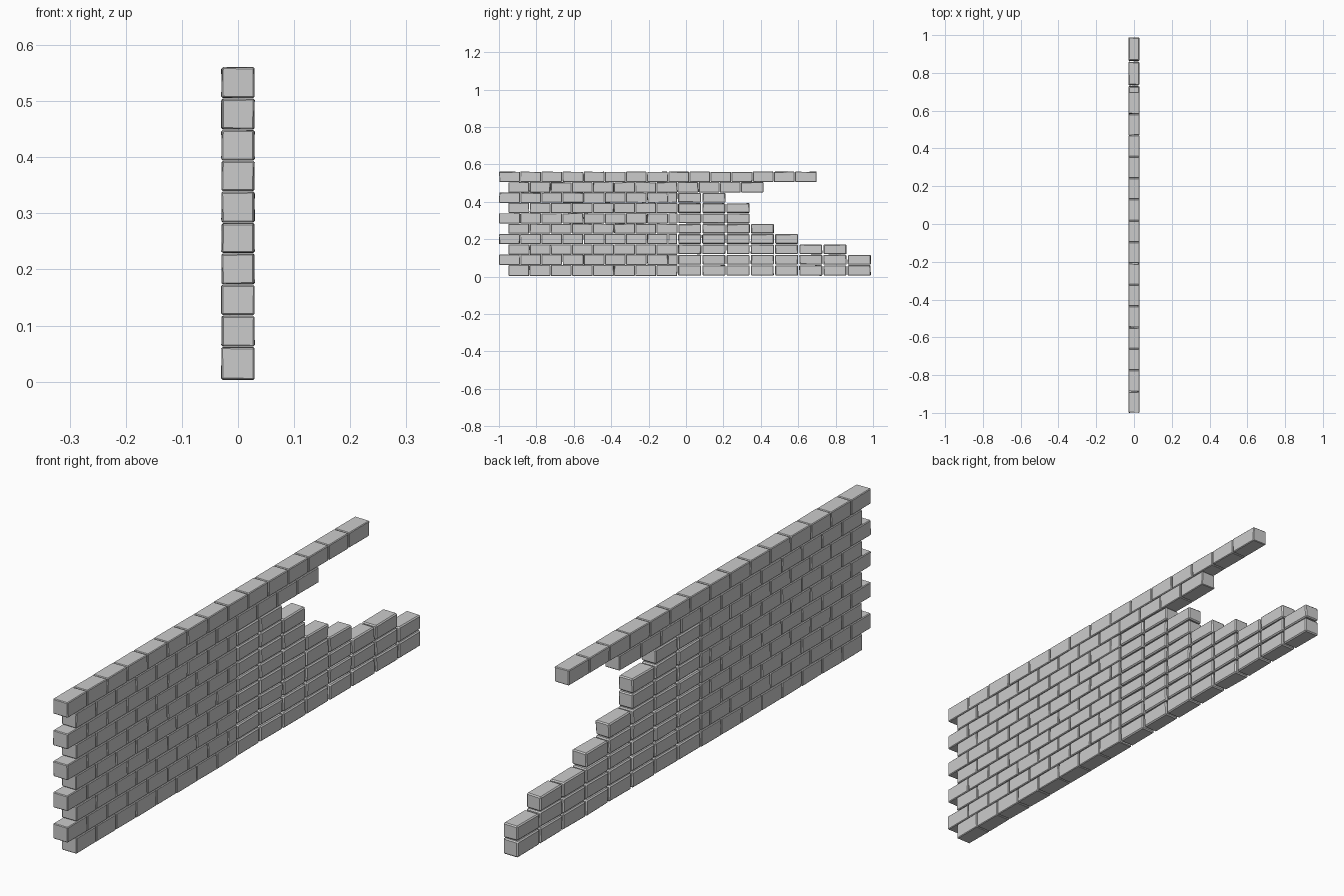
import bpy, bmesh, random
from mathutils import Vector

if "Cube" in bpy.data.objects:
    bpy.data.objects.remove(bpy.data.objects["Cube"])

random.seed(7)
HALF = 0.03            # half wall thickness
SEAM = -0.045          # tight bond to the left, looser stacked blocks to the right
LENGTH = 0.113         # brick pitch in the tight part
STACK = 0.1295         # block pitch in the loose part

# Height of the joints between courses
JOINTS = [0.003, 0.062, 0.118, 0.173, 0.229, 0.283, 0.339, 0.394, 0.449, 0.505, 0.561]
# Stacked blocks beyond the seam, courses 1 to 8
STACKED = [8, 8, 7, 5, 4, 3, 3, 2]


def add_brick(bm, y0, y1, z0, z1, gap, wobble, bevel):
    """One worn brick: a box with shifted corners and chipped edges."""
    part = bmesh.new()
    bmesh.ops.create_cube(part, size=1)
    for v in part.verts:
        s = v.co * 2
        inset = Vector(random.uniform(0, wobble) for _ in range(3))
        v.co.x = s.x * (HALF - inset.x)
        v.co.y = (y0 + y1) / 2 + s.y * ((y1 - y0 - gap) / 2 - inset.y)
        v.co.z = (z0 + z1) / 2 + s.z * ((z1 - z0 - gap * 0.6) / 2 - inset.z * 0.5)
    bmesh.ops.bevel(part, geom=part.edges[:], offset=bevel, segments=1,
                    affect='EDGES', profile=0.5)
    mesh = bpy.data.meshes.new("brick_tmp")
    part.to_mesh(mesh)
    part.free()
    bm.from_mesh(mesh)
    bpy.data.meshes.remove(mesh)


def split(start, end):
    """Joint positions for a tight run; a short leftover becomes a half brick."""
    cuts = [start]
    while end - cuts[-1] > LENGTH * 1.3:
        cuts.append(cuts[-1] + LENGTH)
    return cuts + [end]


def course(i):
    bm = bmesh.new()
    z0, z1 = JOINTS[i], JOINTS[i + 1]
    start = -0.95 if i % 2 == 0 else -1.0
    if i >= 8:                       # top two courses overhang the broken end
        start, end = (-0.95, 0.415) if i == 8 else (-1.0, 0.70)
    else:
        end = SEAM
    cuts = split(start, end)
    for a, b in zip(cuts, cuts[1:]):
        add_brick(bm, a, b, z0, z1, 0.001, 0.002, 0.0025)
    if i < 8:                        # loose blocks stepping down to the broken end
        for k in range(STACKED[i]):
            y = SEAM + k * STACK
            add_brick(bm, y, y + STACK, z0, z1, 0.004, 0.003, 0.004)
    mesh = bpy.data.meshes.new(f"brick_course_{i + 1}")
    bm.to_mesh(mesh)
    bm.free()
    obj = bpy.data.objects.new(f"brick_course_{i + 1}", mesh)
    bpy.context.collection.objects.link(obj)


# Courses with alternate ones set back; the top two follow their own bond
# (course 9 set back, course 10 flush), so keep the toothed left end.
START_FLUSH = {1, 3, 5, 7, 9}
for i in range(10):
    course(i)
